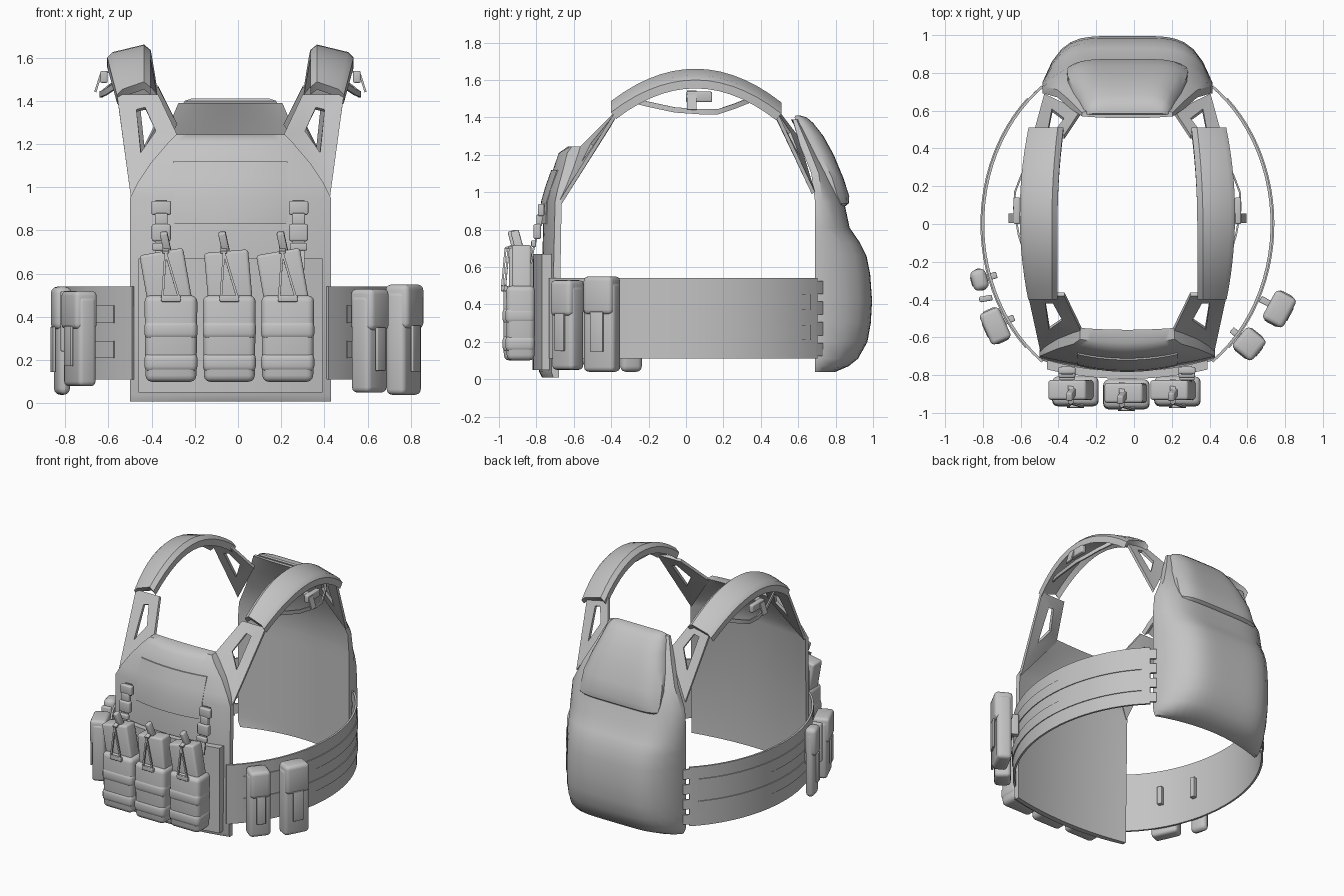
import bpy, bmesh
from math import sin, cos, radians
from mathutils import Vector, Matrix

old = bpy.data.objects.get("Cube")
if old:
    bpy.data.objects.remove(old, do_unlink=True)

CX = -0.035  # centre line of the vest
grey = bpy.data.materials.new("plain_grey")
grey.use_nodes = True
grey.diffuse_color = (0.55, 0.55, 0.55, 1)
grey.node_tree.nodes["Principled BSDF"].inputs["Base Color"].default_value = (0.55, 0.55, 0.55, 1)


def finish(name, bm):
    bmesh.ops.recalc_face_normals(bm, faces=bm.faces[:])
    mesh = bpy.data.meshes.new(name)
    bm.to_mesh(mesh)
    bm.free()
    mesh.materials.append(grey)
    ob = bpy.data.objects.new(name, mesh)
    bpy.context.collection.objects.link(ob)
    bpy.ops.object.select_all(action='DESELECT')
    ob.select_set(True)
    bpy.context.view_layer.objects.active = ob
    bpy.ops.object.shade_smooth_by_angle(angle=radians(42))
    return ob


def loft(name, rings):
    """Skin closed rings of equal, even length and cap both ends."""
    bm = bmesh.new()
    rows = [[bm.verts.new(p) for p in r] for r in rings]
    n = len(rows[0])
    for a, b in zip(rows, rows[1:]):
        for i in range(n):
            bm.faces.new((a[i], a[(i + 1) % n], b[(i + 1) % n], b[i]))
    for r in (rows[0], rows[-1]):
        for i in range(n // 2 - 1):
            bm.faces.new((r[i], r[i + 1], r[n - 2 - i], r[n - 1 - i]))
    return finish(name, bm)


def panel(name, rows, power=2, steps=18):
    """Rows: height, half width, outer middle y, outer edge y, inner middle y, inner edge y."""
    rings = []
    ts = [-1 + 2 * i / steps for i in range(steps + 1)]
    for z, hw, oc, oe, ic, ie in rows:
        outer = [(CX + hw * t, oc + (oe - oc) * abs(t) ** power, z) for t in ts]
        inner = [(CX + hw * t, ic + (ie - ic) * t * t, z) for t in reversed(ts)]
        rings.append(outer + inner)
    return loft(name, rings)


def ribbon(name, pts, width, thick):
    pts = [Vector(p) for p in pts]
    w = Vector(width) / 2
    rings = []
    for i, p in enumerate(pts):
        tangent = pts[min(i + 1, len(pts) - 1)] - pts[max(i - 1, 0)]
        n = tangent.cross(w).normalized() * thick / 2
        rings.append([p - w - n, p + w - n, p + w + n, p - w + n])
    return loft(name, rings)


def box(name, centre, size, bevel=0.01, rot=None, taper=1.0):
    bm = bmesh.new()
    bmesh.ops.create_cube(bm, size=1)
    for v in bm.verts:
        k = taper if v.co.z < 0 else 1
        v.co = Vector((v.co.x * size[0] * k, v.co.y * size[1] * k, v.co.z * size[2]))
    bmesh.ops.bevel(bm, geom=bm.edges[:], offset=bevel, segments=3, profile=0.5, affect='EDGES')
    m = Matrix.Translation(centre) @ (rot if rot else Matrix())
    bmesh.ops.transform(bm, matrix=m, verts=bm.verts[:])
    return finish(name, bm)


def holed_strap(name, s, outer, hole):
    bm = bmesh.new()
    o, h = [[bm.verts.new((CX + s * x, y, z)) for x, y, z in ps] for ps in (outer, hole)]
    for i in range(4):
        j = (i + 1) % 4
        bm.faces.new((o[i], o[j], h[j], h[i]))
    bmesh.ops.recalc_face_normals(bm, faces=bm.faces[:])
    bmesh.ops.solidify(bm, geom=bm.faces[:], thickness=0.02)
    return finish(name, bm)


# Front panel, hook-and-loop field and pouch placard
panel("front_panel", [
    (0.01, .465, -.77, -.71, -.73, -.68), (0.04, .465, -.785, -.72, -.73, -.68),
    (0.95, .465, -.76, -.70, -.71, -.665), (1.02, .43, -.745, -.685, -.69, -.64),
    (1.11, .37, -.715, -.66, -.65, -.60), (1.21, .285, -.68, -.635, -.59, -.56),
    (1.245, .25, -.63, -.61, -.56, -.55)])
panel("front_patch", [
    (0.83, .265, -.783, -.75, -.76, -.73), (0.95, .265, -.775, -.745, -.75, -.72),
    (1.03, .265, -.752, -.72, -.73, -.70), (1.12, .265, -.72, -.69, -.70, -.67)])
panel("placard", [(z, .425, -.82, -.77, -.78, -.72) for z in (0.05, 0.67)])

# Back panel with its large bag, and the upper bag
panel("back_panel", [
    (0.04, .43, .80, .71, .77, .69), (0.07, .445, .87, .72, .77, .69),
    (0.11, .45, .92, .73, .77, .69), (0.20, .45, .97, .74, .77, .69),
    (0.30, .45, .988, .75, .77, .69), (0.42, .45, .995, .75, .77, .69),
    (0.56, .45, .985, .75, .77, .69), (0.66, .45, .965, .75, .77, .69),
    (0.73, .45, .93, .75, .77, .69), (0.81, .45, .875, .74, .77, .69),
    (0.95, .44, .845, .73, .76, .69), (1.10, .37, .77, .71, .71, .67),
    (1.25, .30, .69, .65, .64, .61), (1.39, .24, .61, .59, .56, .57)], power=5)
panel("upper_back_bag", [
    (0.92, .29, .845, .83, .80, .80), (0.94, .315, .87, .83, .79, .79),
    (0.98, .32, .873, .81, .77, .77), (1.08, .315, .84, .78, .72, .72),
    (1.20, .285, .79, .72, .67, .67), (1.30, .25, .735, .67, .62, .62),
    (1.37, .23, .68, .63, .59, .59), (1.40, .21, .645, .61, .58, .58),
    (1.41, .18, .61, .60, .585, .585)], power=6)


# Parts on both sides: shoulder straps, pads, waist belt
def belt_path(s, a0, a1, z, off=0.0, n=24):
    angles = [radians(a0 + (a1 - a0) * i / n) for i in range(n + 1)]
    return [(CX + s * (.765 + off) * cos(a), (.90 + off) * sin(a), z) for a in angles]


for s, side in ((1, "left"), (-1, "right")):
    holed_strap(side + "_front_strap", s,
                [(.46, -.68, .95), (.525, -.38, 1.43), (.335, -.38, 1.43), (.245, -.57, 1.24)],
                [(.415, -.56, 1.16), (.435, -.42, 1.36), (.395, -.42, 1.37), (.345, -.51, 1.26)])
    holed_strap(side + "_back_strap", s,
                [(.44, .69, 1.0), (.50, .47, 1.47), (.335, .47, 1.47), (.25, .60, 1.30)],
                [(.40, .61, 1.19), (.42, .50, 1.40), (.38, .50, 1.41), (.335, .56, 1.32)])

    rings = []
    for i in range(15):
        y = -.40 + .91 * i / 14
        top = 1.66 - .85 * (y - .05) ** 2
        out = .57 - .22 * (y - .05) ** 2
        inn = .37 - .12 * max(y, 0) ** 2
        down = Vector((0, -1.7 * (y - .05), -1)).normalized() * .045
        edge = [Vector((CX + s * x, y, top - d)) for x, d in
                ((inn, .025), (inn + .03, 0), (out - .025, .035), (out, .06))]
        rings.append(edge + [p + down for p in reversed(edge)])
    loft(side + "_shoulder_pad", rings)

    loop = [(.48, -.32, 1.50), (.53, -.2, 1.47), (.575, -.06, 1.44), (.60, .08, 1.43),
            (.595, .17, 1.43), (.56, .26, 1.46), (.50, .36, 1.50)]
    ribbon(side + "_pad_loop", [(CX + s * x, y, z) for x, y, z in loop], (0, 0, .028), .01)
    box(side + "_pad_buckle", (CX + s * .585, .07, 1.51), (.035, .14, .055), .008)
    ribbon(side + "_pad_tail", [(CX + s * x, .03, z) for x, z in ((.55, 1.54), (.60, 1.52), (.625, 1.44))],
           (0, .05, 0), .01)

    ribbon(side + "_belt", belt_path(s, -54, 51, .325), (0, 0, .43), .014)
    for z in (.25, .412):
        ribbon(side + "_belt_webbing", belt_path(s, -46, 47, z, .009), (0, 0, .08), .008)
    for z in (.16, .27, .38, .49):
        ribbon(side + "_belt_tab", belt_path(s, 50, 54, z, n=3), (0, 0, .07), .014)

# Three front pouches, each with a leaning insert and elastic pull
for i, (px, lean) in enumerate(((-.31, -10), (-.04, -5), (.23, -10))):
    spread = abs(px - CX)
    y = -.90 + .06 * spread
    box("front_pouch", (px, y, .30), (.245, .155, .40), .03, taper=.96)
    for z in (.19, .34):
        box("front_pouch_band", (px, y - .003, z), (.246, .157, .09), .028)
    box("pouch_insert", (px - .015 * (lean < -6), y + .005, .53), (.205, .105, .35), .015,
        Matrix.Rotation(radians(lean), 4, 'Y'))
    box("elastic_anchor", (px, y - .08, .485), (.09, .02, .03), .005)
    tip = (px - .025, y - .03, .71)
    for dx in (-.04, .04):
        ribbon("elastic_cord", [(px + dx, y - .085, .48), (tip[0], tip[1] - .035, .70)], (.011, 0, 0), .011)
    ribbon("elastic_top", [(tip[0], tip[1] - .035, .70), (tip[0], tip[1] + .03, .725),
                           (tip[0], tip[1] + .09, .66)], (.03, 0, 0), .012)
    box("pull_tab", (tip[0], tip[1] + .01, .745), (.035, .045, .10), .008,
        Matrix.Rotation(radians(15), 4, 'X') @ Matrix.Rotation(radians(-12), 4, 'Y'))

# Quick-release buckles above the placard
for px in (-.355, .28):
    ribbon("buckle_strap", [(px, -.757, .94), (px, -.775, .84), (px, -.815, .70), (px, -.828, .62)],
           (.055, 0, 0), .01)
    box("buckle_top", (px, -.775, .905), (.09, .035, .065), .008)
    box("buckle_neck", (px, -.785, .85), (.06, .03, .06), .006)
    box("buckle_body", (px, -.795, .79), (.088, .04, .08), .01)
    box("buckle_slider", (px, -.815, .725), (.08, .025, .035), .006)


# Pouches carried on the belt
def belt_pouch(name, x, y, turn, w, d, z0, z1, bevel):
    rot = Matrix.Rotation(radians(turn), 4, 'Z')
    h = z1 - z0

    def part(label, off, z, size, b):
        box(name + label, Vector((x, y, z)) + rot @ Vector(off), size, b, rot)

    part("_body", (0, .004, 0), z0 + h * .47, (w, d - .01, h * .94), bevel)
    part("_flap", (0, 0, 0), z1 - h * .2, (w * .94, d + .014, h * .4), bevel)
    part("_tab", (0, -d / 2 - .004, 0), z0 + h * .42, (w * .42, .014, h * .42), .004)
    part("_clip", (0, d / 2 + .025, 0), z0 + h * .6, (.035, .07, h * .3), .004)


belt_pouch("left_rear_pouch", .77, -.45, 62, .185, .11, .04, .55, .025)
belt_pouch("left_front_pouch", .61, -.635, 51, .15, .12, .05, .53, .025)
belt_pouch("right_front_pouch", -.735, -.54, -66, .19, .10, .08, .52, .022)
belt_pouch("right_slim_pouch", -.818, -.295, -74, .12, .07, .04, .54, .03)
box("right_pouch_link", (-.785, -.395, .38), (.07, .03, .28), .008, Matrix.Rotation(radians(10), 4, 'Z'))
